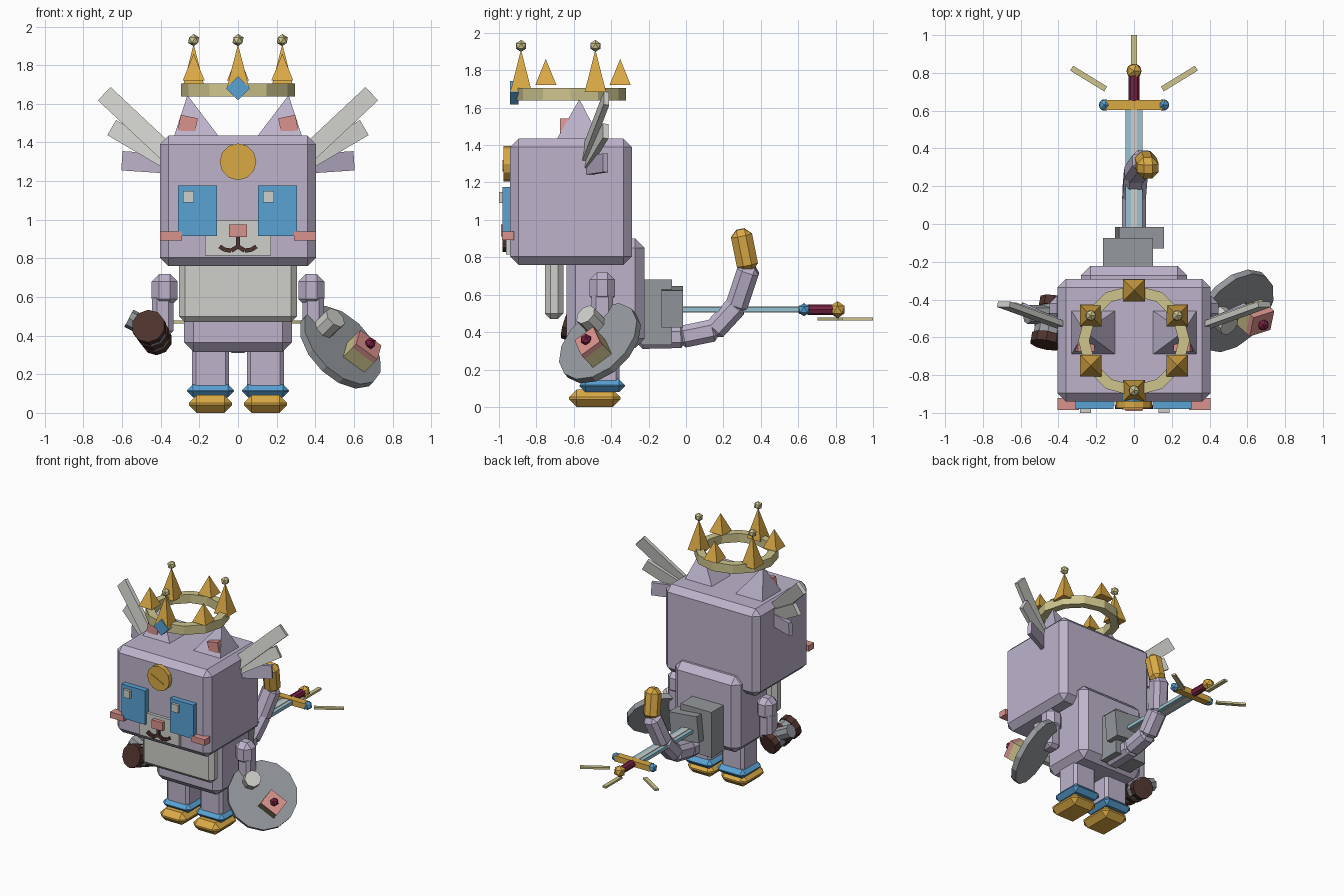
import bpy, bmesh, math
from mathutils import Vector, Matrix

if "Cube" in bpy.data.objects:
    bpy.data.objects.remove(bpy.data.objects["Cube"])

COLOURS = {
    "lavender": (0.51, 0.45, 0.60), "light_grey": (0.62, 0.62, 0.59),
    "mid_grey": (0.30, 0.32, 0.34), "gold": (0.70, 0.40, 0.06),
    "pale_gold": (0.62, 0.56, 0.27), "blue": (0.10, 0.36, 0.66),
    "pale_blue": (0.32, 0.54, 0.64), "pink": (0.70, 0.29, 0.27),
    "brown": (0.075, 0.032, 0.026), "wine": (0.20, 0.018, 0.06),
}
MATS = {}
for key, rgb in COLOURS.items():
    MATS[key] = bpy.data.materials.new(key)
    MATS[key].diffuse_color = (*rgb, 1)


def finish(name, bm, mat, matrix=Matrix()):
    bmesh.ops.recalc_face_normals(bm, faces=bm.faces)
    mesh = bpy.data.meshes.new(name)
    bm.to_mesh(mesh)
    bm.free()
    mesh.materials.append(MATS[mat])
    ob = bpy.data.objects.new(name, mesh)
    ob.matrix_world = matrix
    bpy.context.collection.objects.link(ob)
    return ob


def frame(origin, z_axis, hint=(0, 1, 0)):
    """Matrix whose z follows z_axis and whose x lies close to hint."""
    z = Vector(z_axis).normalized()
    x = Vector(hint)
    x = (x - z * x.dot(z)).normalized()
    m = Matrix((x, z.cross(x), z)).transposed().to_4x4()
    m.translation = origin
    return m


def block(name, size, mat, matrix, bevel=0):
    bm = bmesh.new()
    bmesh.ops.create_cube(bm, size=1)
    bmesh.ops.scale(bm, vec=size, verts=bm.verts)
    if bevel:
        bmesh.ops.bevel(bm, geom=bm.edges[:], offset=bevel, segments=1,
                        affect='EDGES', clamp_overlap=True)
    return finish(name, bm, mat, matrix)


def box(name, x, y, z, mat, bevel=0, tilt=0):
    """Box from ranges; tilt turns it about the y axis."""
    c = [(a + b) / 2 for a, b in (x, y, z)]
    s = [b - a for a, b in (x, y, z)]
    return block(name, s, mat, Matrix.Translation(c) @ Matrix.Rotation(tilt, 4, 'Y'), bevel)


def bar(name, a, b, w, d, mat, hint=(0, 1, 0), bevel=0):
    """Box running from a to b, d thick along hint and w wide across it."""
    a, b = Vector(a), Vector(b)
    return block(name, (d, w, (b - a).length), mat, frame((a + b) / 2, b - a, hint), bevel)


def rod(name, a, b, r1, r2, sides, mat, hint=(0, 1, 0)):
    a, b = Vector(a), Vector(b)
    bm = bmesh.new()
    bmesh.ops.create_cone(bm, cap_ends=True, segments=sides, radius1=r1, radius2=r2,
                          depth=(b - a).length)
    return finish(name, bm, mat, frame((a + b) / 2, b - a, hint))


def ball(name, c, r, mat):
    bm = bmesh.new()
    bmesh.ops.create_icosphere(bm, subdivisions=1, radius=r)
    return finish(name, bm, mat, Matrix.Translation(c))


def pyramid(name, centre, half, apex, mat):
    """Square pyramid with a free apex."""
    bm = bmesh.new()
    x, y, z = centre
    base = [bm.verts.new((x + i * half, y + j * half, z))
            for i, j in ((-1, -1), (1, -1), (1, 1), (-1, 1))]
    tip = bm.verts.new(apex)
    bm.faces.new(base)
    for i in range(4):
        bm.faces.new((base[i], base[(i + 1) % 4], tip))
    return finish(name, bm, mat)


# Head and trunk
box("head", (-.405, .405), (-.94, -.29), (.76, 1.435), "lavender", .045)
box("body", (-.28, .28), (-.64, -.222), (.315, .90), "lavender", .05)
box("bib", (-.305, .305), (-.755, -.655), (.47, .80), "light_grey", .03)

# Face
for s, eye_x, glint_x in ((-1, -.209, -.256), (1, .204, .158)):
    box("eye", (eye_x - .101, eye_x + .101), (-.98, -.93), (.915, 1.177), "blue")
    box("eye_glint", (glint_x - .029, glint_x + .029), (-1, -.97), (1.09, 1.15), "light_grey")
    box("cheek", (s * .348 - .057, s * .348 + .057), (-.985, -.92), (.892, .938), "pink")
    # Mouth curve
    pts = [(0, .862), (s * .035, .84), (s * .07, .845), (s * .095, .862)]
    for p, q in zip(pts, pts[1:]):
        bar("mouth", (p[0], -.97, p[1]), (q[0], -.97, q[1]), .022, .02, "brown")
box("muzzle", (-.17, .17), (-.962, -.93), (.815, 1.0), "light_grey")
box("nose", (-.046, .046), (-.99, -.95), (.91, .975), "pink")
box("mouth_stem", (-.011, .011), (-.98, -.95), (.85, .92), "brown")
rod("forehead_medallion", (0, -.93, 1.30), (0, -.975, 1.30), .095, .095, 12, "gold", (1, 0, 0))
bar("medallion_ridge", (-.06, -.975, 1.315), (.045, -.975, 1.265), .012, .012, "gold")

# Ears, side tufts, arms and legs
for s in (-1, 1):
    pyramid("ear", (s * .215, -.575, 1.43), .117, (s * .262, -.57, 1.645), "lavender")
    box("inner_ear", (s * .26 - .045, s * .26 + .045), (-.675, -.62), (1.455, 1.535),
        "pink", tilt=-s * .2)
    for a, b, w, mat in (((.37, -.54, 1.35), (.69, -.425, 1.65), .095, "light_grey"),
                         ((.37, -.53, 1.31), (.65, -.43, 1.475), .09, "light_grey"),
                         ((.37, -.53, 1.29), (.595, -.43, 1.305), .10, "lavender")):
        bar("side_tuft", (s * a[0], *a[1:]), (s * b[0], *b[1:]), w, .03, mat)
    xa, xl = s * .38, s * .142
    box("shoulder", (xa - .068, xa + .068), (-.515, -.38), (.55, .72), "lavender", .04)
    box("arm", (xa + s * .01 - .055, xa + s * .01 + .055), (-.505, -.39), (.40, .62),
        "lavender", .025)
    box("leg", (xl - .096, xl + .096), (-.545, -.355), (.09, .36), "lavender", .02)
    box("ankle_cuff", (xl - .122, xl + .122), (-.57, -.325), (.08, .148), "blue", .032)
    box("foot", (xl - .112, xl + .112), (-.625, -.35), (0, .092), "gold", .04)

# Tail, a chain of bevelled links
chain = [(0, -.24, .37), (0, -.02, .375), (0, .15, .41), (.01, .27, .54), (.055, .335, .735)]
for p, q in zip(chain, chain[1:]):
    p, q = Vector(p), Vector(q)
    e = (q - p).normalized() * .022
    bar("tail_link", p - e, q + e, .12, .125, "lavender", (1, 0, 0), .03)
bar("tail_tip", (.06, .335, .725), (.075, .29, .95), .115, .115, "gold", (1, 0, 0), .035)

# Back pack
box("pack_base", (-.165, .10), (-.24, -.075), (.33, .68), "mid_grey")
box("pack_pocket", (-.09, .15), (-.13, -.017), (.435, .635), "mid_grey", tilt=.1)

# Sword lying level behind the pack
box("sword_blade", (-.046, .046), (-.1, .61), (.508, .534), "pale_blue")
box("sword_fuller", (-.017, .017), (-.1, .61), (.504, .538), "light_grey")
box("sword_guard", (-.15, .15), (.603, .657), (.498, .542), "gold")
for s in (-1, 1):
    ball("guard_gem", (s * .155, .63, .52), .035, "blue")
    bar("spark", (s * .15, .715, .47), (s * .33, .825, .47), .03, .015, "pale_gold", (0, 0, 1))
rod("sword_grip", (0, .65, .52), (0, .79, .52), .028, .028, 8, "wine", (1, 0, 0))
ball("sword_pommel", (0, .81, .52), .045, "gold")
box("spark", (-.015, .015), (.80, 1.0), (.462, .477), "pale_gold")

# Crown ring
CY = -.617
bm = bmesh.new()
rings = []
for r, z in ((.295, 1.637), (.295, 1.705), (.237, 1.705), (.237, 1.637)):
    rings.append([bm.verts.new((r * math.sin(i * math.pi / 6), CY - r * math.cos(i * math.pi / 6), z))
                  for i in range(12)])
for k in range(4):
    for i in range(12):
        j = (i + 1) % 12
        n = (k + 1) % 4
        bm.faces.new((rings[k][i], rings[k][j], rings[n][j], rings[n][i]))
finish("crown_ring", bm, "pale_gold")

# Crown spikes, alternately tall with a bead and short
for i in range(6):
    a = i * math.pi / 3
    x, y = .265 * math.sin(a), CY - .265 * math.cos(a)
    tall = i % 2 == 0
    pyramid("crown_spike", (x, y, 1.685 if tall else 1.72), .057, (x, y, 1.91 if tall else 1.86), "gold")
    if tall:
        ball("crown_bead", (x, y, 1.93), .032, "pale_gold")
box("crown_gem", (-.044, .044), (-.94, -.895), (1.636, 1.724), "blue", tilt=math.pi / 4)

# Shield with a cup and an iced cake slice on it
N = Vector((.60, -.55, .58)).normalized()
EDGE = (.018, .09, .065)
mid = Vector((.53, -.46, .34))
rod("shield", mid - N * .02, mid + N * .02, .25, .25, 14, "mid_grey", EDGE)
cup = Vector((.475, -.51, .465))
rod("shield_cup", cup - N * .06, cup + N * .05, .06, .06, 8, "light_grey", EDGE)
cherry = Vector((.685, -.535, .36))
block("cake", (.125, .14, .11), "pale_gold", frame(cherry - N * .10, N, EDGE))
block("cake_icing", (.125, .14, .035), "pink", frame(cherry - N * .03, N, EDGE))
ball("cherry", cherry, .032, "wine")

# Banded mallet held in the other hand
front, back = Vector((-.465, -.64, .45)), Vector((-.42, -.40, .375))
for k, (r, mat) in enumerate(((.088, "brown"), (.08, "mid_grey"), (.085, "brown"),
                              (.075, "mid_grey"), (.08, "brown"))):
    rod("mallet_band", front.lerp(back, k / 5), front.lerp(back, (k + 1) / 5), r, r, 10, mat, (1, 0, 0))
rod("mallet_stub", (-.45, -.48, .43), (-.565, -.48, .49), .05, .05, 8, "mid_grey")

for m in bpy.data.materials:
    if m.users and not m.is_grease_pencil:
        m.use_nodes = True
        m.node_tree.nodes["Principled BSDF"].inputs["Base Color"].default_value = m.diffuse_color
